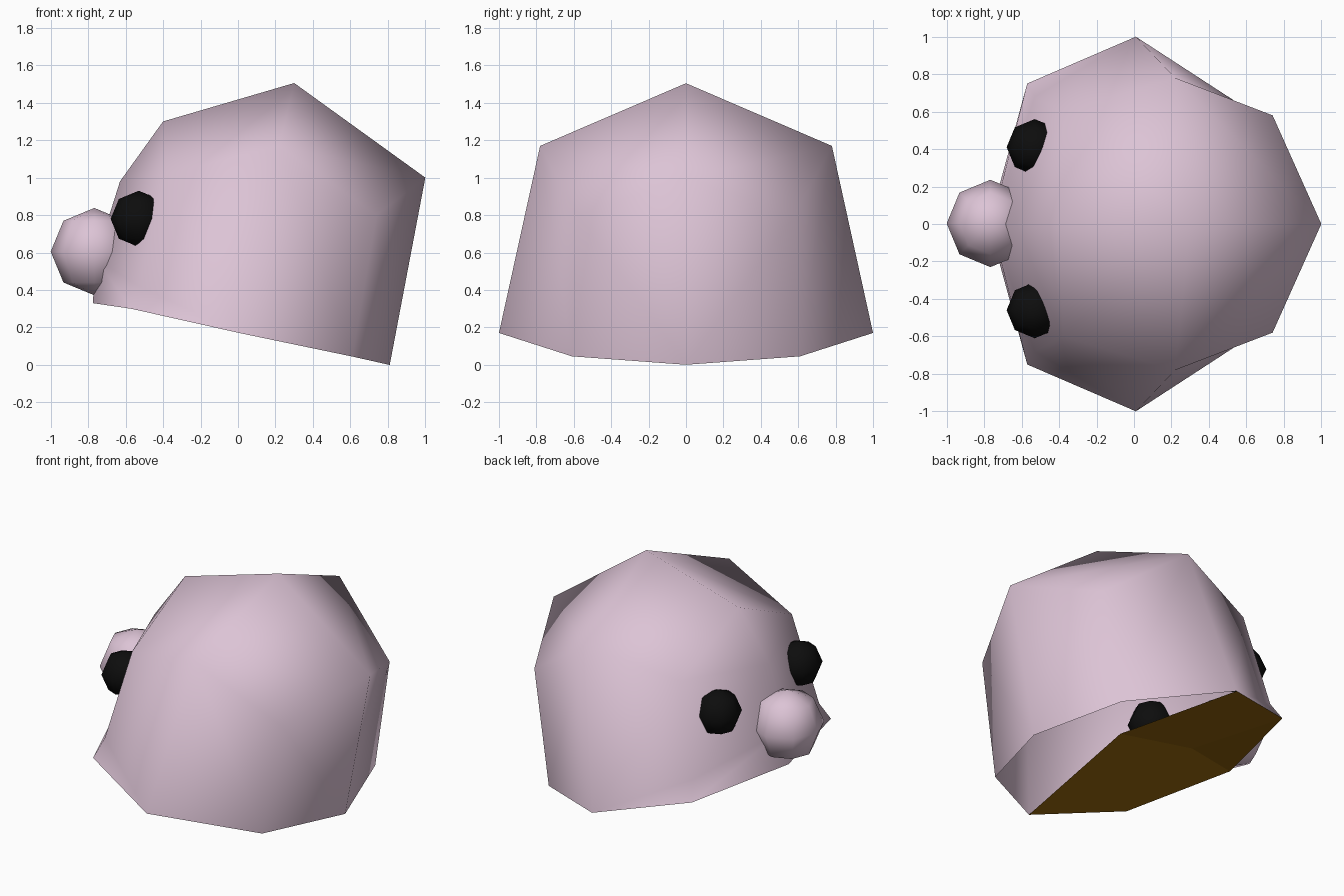
import bpy

if "Cube" in bpy.data.objects:
    bpy.data.objects.remove(bpy.data.objects["Cube"])


def material(name, rgb):
    m = bpy.data.materials.new(name)
    m.diffuse_color = (*rgb, 1)
    m.use_nodes = True
    m.node_tree.nodes["Principled BSDF"].inputs["Base Color"].default_value = m.diffuse_color
    return m


pink = material("pink", (0.72, 0.55, 0.67))
brown = material("brown", (0.30, 0.13, 0.004))
black = material("black", (0.004, 0.004, 0.004))

# Named points of the +y half of the head
P = {
    "back_low": (0.81, 0, 0), "hip_low": (0.61, 0.61, 0.045),
    "side_low": (0.01, 1.0, 0.17), "cheek_low": (-0.57, 0.75, 0.30),
    "chin": (-0.775, 0, 0.33), "lip_side": (-0.53, 0.68, 0.42),
    "lip": (-0.76, 0, 0.57), "brow": (-0.63, 0, 0.98),
    "temple": (-0.38, 0.60, 1.02), "forehead": (-0.40, 0, 1.30),
    "crown": (0.30, 0, 1.505), "side_top": (0.22, 0.78, 1.17),
    "hip_top": (0.74, 0.58, 0.80), "back_top": (1.0, 0, 1.0),
    "palate_back": (0.11, 0, 0.27), "palate_front": (-0.47, 0, 0.38),
}


def half_shell(name, faces, mat, smooth):
    """Build half a shell from named points and mirror it across y."""
    faces = [f.split() for f in faces]
    names = sorted({n for f in faces for n in f})
    mesh = bpy.data.meshes.new(name)
    mesh.from_pydata([P[n] for n in names], [],
                     [[names.index(n) for n in f] for f in faces])
    mesh.materials.append(mat)
    mesh.polygons.foreach_set("use_smooth", [smooth] * len(mesh.polygons))
    ob = bpy.data.objects.new(name, mesh)
    bpy.context.collection.objects.link(ob)
    mirror = ob.modifiers.new("Mirror", "MIRROR")
    mirror.use_axis = (False, True, False)
    return ob


def ball(name, loc, radius, mat):
    bpy.ops.mesh.primitive_uv_sphere_add(segments=8, ring_count=4,
                                         radius=radius, location=loc)
    ob = bpy.context.object
    ob.name = name
    ob.data.materials.append(mat)
    bpy.ops.object.shade_smooth()
    return ob


# Head shell, open underneath
half_shell("head", [
    "back_low hip_low hip_top back_top",
    "hip_low side_low side_top",
    "hip_low side_top hip_top",
    "side_low cheek_low lip_side",
    "side_low lip_side temple",
    "side_low temple side_top",
    "cheek_low chin lip lip_side",
    "lip_side lip brow temple",
    "temple brow forehead",
    "back_top hip_top side_top crown",
    "side_top temple crown",
    "temple forehead crown",
], pink, True)

# Brown panel closing the front half of the underside
half_shell("mouth_floor", [
    "palate_front chin cheek_low",
    "palate_back palate_front cheek_low side_low",
], brown, False)

# Nose and eyes
ball("nose", (-0.767, 0.003, 0.605), 0.233, pink)
ball("left_eye", (-0.53, 0.41, 0.78), 0.15, black)
ball("right_eye", (-0.53, -0.46, 0.78), 0.15, black)
